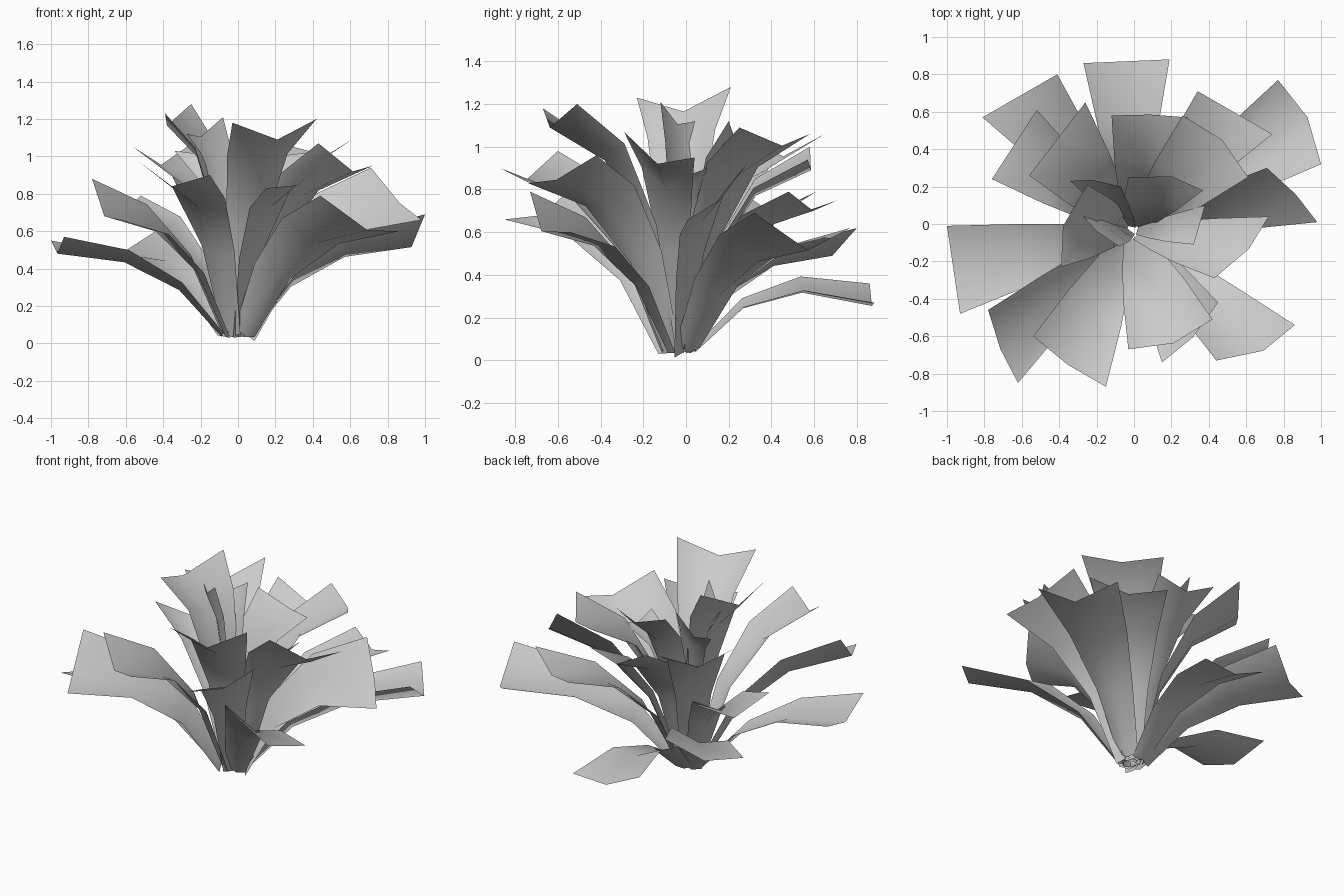
import bpy
from mathutils import Vector

default_cube = bpy.data.objects.get("Cube")
if default_cube:
    bpy.data.objects.remove(default_cube, do_unlink=True)

# One flat grey for every leaf
grey = bpy.data.materials.new("leaf grey")
grey.use_nodes = True
grey.diffuse_color = (.6, .6, .6, 1)
grey.node_tree.nodes["Principled BSDF"].inputs["Base Color"].default_value = grey.diffuse_color

ROW_WIDTHS = (.25, .45, .72, 1)
CROWN = Vector((-.01, -.03, .035))


def leaf(name, right_corner, left_corner, drop, bulge):
    """Arching folded blade that widens from the crown to its two tip corners."""
    right, left = Vector(right_corner), Vector(left_corner)
    centre, half = (right + left) / 2, (right - left) / 2
    outward = Vector((centre.x, centre.y, 0)).normalized()
    crease = outward * bulge - Vector((0, 0, drop))
    tip = centre + crease
    reach = tip.xy.length

    # The crease follows a curve from the crown, over a shoulder, to the tip;
    # taller leaves rise more steeply before they bend outward
    base = CROWN + outward * reach * .08
    shoulder = CROWN + outward * reach * (.48 - .2 * tip.z)
    shoulder.z = max(.45, .08 + .85 * tip.z)
    verts, faces = [], []
    last = len(ROW_WIDTHS) - 1
    for row, width in enumerate(ROW_WIDTHS):
        t = row / last
        spine = base.lerp(shoulder, t).lerp(shoulder.lerp(tip, t), t)
        edge = spine - crease * width
        verts += [edge + half * width, spine, edge - half * width]
        if row:
            start = 3 * (row - 1)
            for side in (start, start + 1):
                faces.append((side, side + 1, side + 4, side + 3))

    mesh = bpy.data.meshes.new(name)
    mesh.from_pydata(verts, [], faces)
    mesh.materials.append(grey)
    obj = bpy.data.objects.new(name, mesh)
    bpy.context.collection.objects.link(obj)
    mesh.shade_smooth()
    return obj


# Low, spreading outer leaves
leaf("right_outer_leaf", (-1, -.01, .55), (-.93, -.48, .57), .08, 0)
leaf("front_right_outer_leaf", (-.78, -.46, .88), (-.62, -.85, .66), .09, .02)
leaf("front_left_outer_leaf", (.44, -.73, .79), (.86, -.54, .6), .09, .06)
leaf("left_outer_leaf", (.98, .01, .66), (.71, .3, .94), .05, .02)
leaf("back_left_outer_leaf", (1, .32, .69), (.77, .77, .62), .14, .05)
leaf("back_outer_leaf", (.19, .88, .27), (-.27, .86, .36), .06, 0)
leaf("back_right_outer_leaf", (-.41, .8, .62), (-.81, .57, .52), .08, 0)

# Middle ring
leaf("front_right_middle_leaf", (-.54, -.6, .98), (-.15, -.87, .9), .1, .02)
leaf("front_left_middle_leaf", (.15, -.74, .83), (.45, -.42, .96), .05, .03)
leaf("left_middle_leaf", (.43, -.29, 1.07), (.72, .04, .95), .09, .04)
leaf("back_left_middle_leaf", (.74, .48, .79), (.34, .71, .75), .07, 0)
leaf("back_right_middle_leaf", (-.52, .61, .79), (-.76, .24, .8), .12, 0)

# Tall, steep inner leaves
leaf("front_inner_leaf", (-.03, -.67, 1.18), (.42, -.51, 1.2), .1, .05)
leaf("back_left_inner_leaf", (.61, .25, 1.09), (.26, .58, 1.06), .07, .05)
leaf("back_inner_leaf", (.29, .57, .94), (-.12, .58, 1), .08, .01)
leaf("back_right_inner_leaf", (-.26, .65, 1.06), (-.56, .26, 1.05), .1, 0)
leaf("right_inner_leaf", (-.25, .21, 1.28), (-.39, -.23, 1.23), .09, .06)

# Upright core leaves
leaf("back_right_core_leaf", (-.07, .2, 1.12), (-.34, .23, 1.03), .06, .03)
leaf("back_left_core_leaf", (.37, .18, 1.02), (-.03, .25, 1.08), .05, .05)
leaf("left_core_leaf", (.32, -.11, .92), (.38, .1, .9), .05, 0)
leaf("right_core_leaf", (-.28, .05, 1.12), (-.08, -.12, 1.21), .06, .02)
